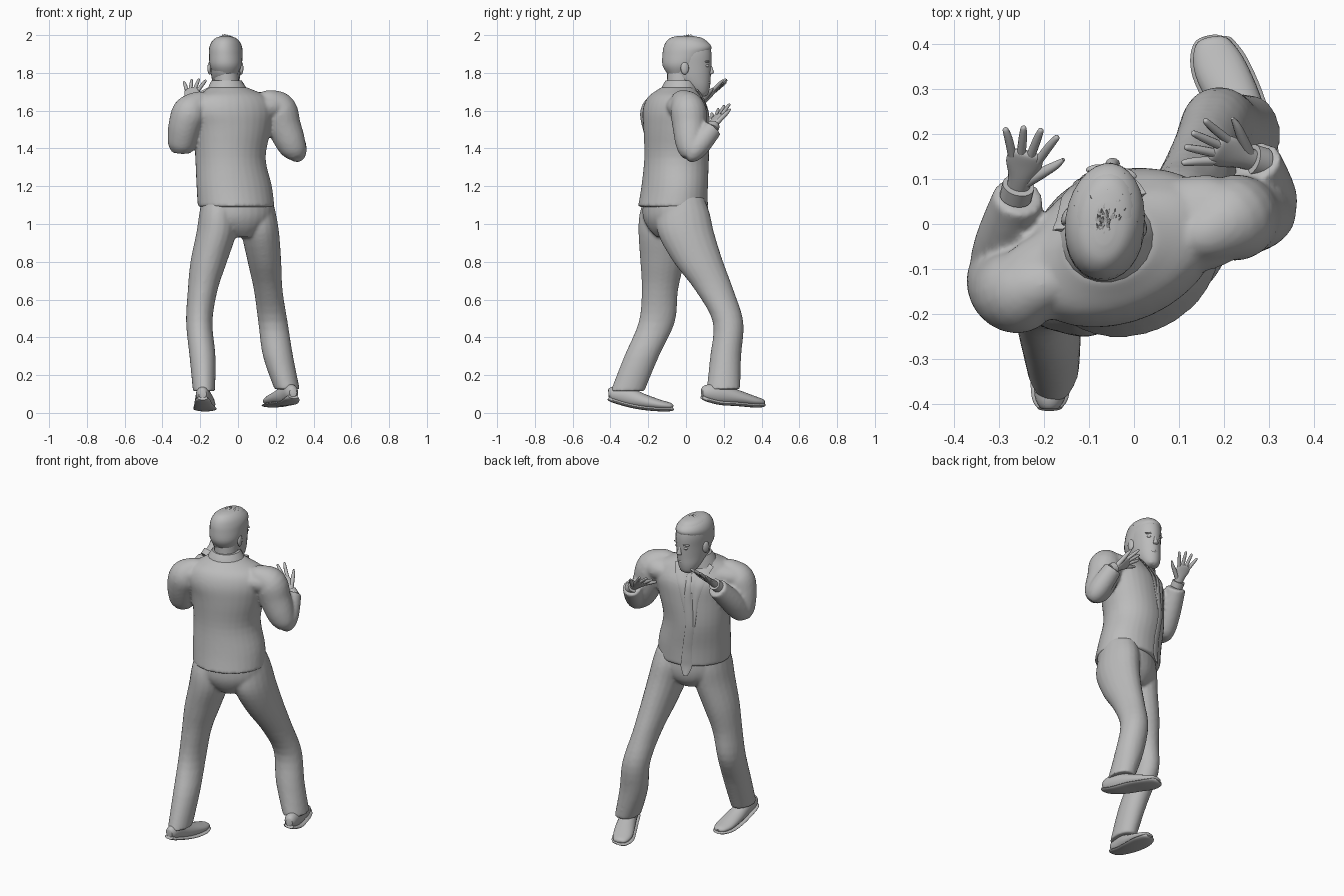
import bpy, bmesh, math, random
from mathutils import Vector, Matrix

cube = bpy.data.objects.get("Cube")
if cube:
    bpy.data.objects.remove(cube)

grey = bpy.data.materials.new("plain_grey")
grey.use_nodes = True
grey.diffuse_color = (0.5, 0.5, 0.5, 1)
grey.node_tree.nodes["Principled BSDF"].inputs["Base Color"].default_value = grey.diffuse_color

X_AXIS = Vector((1, 0, 0))
UP = Vector((0, 0, 1))


def finish(name, bm, angle=50):
    """Turn a bmesh into a smooth-shaded object."""
    bmesh.ops.recalc_face_normals(bm, faces=bm.faces)
    mesh = bpy.data.meshes.new(name)
    bm.to_mesh(mesh)
    bm.free()
    mesh.materials.append(grey)
    obj = bpy.data.objects.new(name, mesh)
    bpy.context.collection.objects.link(obj)
    bpy.ops.object.select_all(action="DESELECT")
    obj.select_set(True)
    bpy.context.view_layer.objects.active = obj
    bpy.ops.object.shade_smooth_by_angle(angle=math.radians(angle))
    return obj


def smooth_path(points, steps):
    """Catmull-Rom interpolation of positions and radii together."""
    rows = [Vector(p) for p in points]
    rows = [rows[0]] + rows + [rows[-1]]
    result = []
    for a, b, c, d in zip(rows, rows[1:], rows[2:], rows[3:]):
        for i in range(steps):
            t = i / steps
            result.append(b + (c - a) * (t / 2)
                          + (a * 2 - b * 5 + c * 4 - d) * (t * t / 2)
                          + (b * 3 - a - c * 3 + d) * (t ** 3 / 2))
    return result + [rows[-1]]


def loft(name, points, hint=X_AXIS, level=False, turn=0, sides=20, steps=4):
    """Skin elliptical rings (x, y, z, half width, half depth) along a path."""
    rows = smooth_path(points, steps)
    centres = [Vector(r[:3]) for r in rows]
    last = len(rows) - 1
    bm = bmesh.new()
    rings = []
    for i, row in enumerate(rows):
        tangent = UP if level else (centres[min(i + 1, last)] - centres[max(i - 1, 0)]).normalized()
        u = Matrix.Rotation(math.radians(turn), 3, "Z") @ hint
        u = (u - tangent * u.dot(tangent)).normalized()
        v = tangent.cross(u)
        ring = []
        for k in range(sides):
            a = math.tau * k / sides
            ring.append(bm.verts.new(centres[i] + u * row[3] * math.cos(a) + v * row[4] * math.sin(a)))
        rings.append(ring)
    for low, high in zip(rings, rings[1:]):
        for k in range(sides):
            n = (k + 1) % sides
            bm.faces.new((low[k], low[n], high[n], high[k]))
    bm.faces.new(rings[0])
    bm.faces.new(rings[-1])
    return finish(name, bm)


def blend(name, parts):
    """Fuse overlapping parts into one continuous garment."""
    bpy.ops.object.select_all(action="DESELECT")
    for part in parts:
        part.select_set(True)
    bpy.context.view_layer.objects.active = parts[0]
    bpy.ops.object.join()
    parts[0].name = name
    remesh = parts[0].modifiers.new("Fuse", "REMESH")
    remesh.mode = "VOXEL"
    remesh.voxel_size = .009
    remesh.use_smooth_shade = True
    soften = parts[0].modifiers.new("Soften", "SMOOTH")
    soften.iterations = 5


def ball(name, centre, size, turn=0):
    bm = bmesh.new()
    bmesh.ops.create_uvsphere(bm, u_segments=16, v_segments=10, radius=1)
    matrix = (Matrix.Translation(centre) @ Matrix.Rotation(math.radians(turn), 4, "Z")
              @ Matrix.Diagonal((*size, 1)))
    bm.transform(matrix)
    return finish(name, bm)


# Jacket: twisted body, shoulder yoke and folded sleeves
TWIST = 24
body = [(-.01, -.07, 1.09, .207, .18), (-.02, -.06, 1.2, .205, .17),
        (-.04, -.05, 1.35, .19, .167), (-.03, -.05, 1.5, .212, .167),
        (-.03, -.055, 1.6, .235, .16), (-.03, -.06, 1.67, .205, .128),
        (-.045, -.05, 1.71, .13, .095), (-.055, -.04, 1.725, .1, .085)]


def tubes(name, *paths):
    return [loft(name, [(*p, p[-1]) for p in path]) for path in paths]


yoke = loft("yoke", [(-.29, -.165, 1.6, .05, .045), (-.25, -.145, 1.61, .085, .066),
                     (-.15, -.095, 1.63, .1, .068), (-.04, -.045, 1.64, .11, .075),
                     (.09, -.01, 1.625, .11, .065), (.19, .01, 1.615, .1, .076),
                     (.25, .02, 1.6, .06, .06)], hint=Vector((-.4, .9, 0)))
left_sleeve = tubes(
    "left_sleeve",
    [(.12, -.035, 1.65, .045), (.16, -.02, 1.645, .068), (.215, .01, 1.605, .095),
     (.243, .018, 1.52, .09), (.275, .022, 1.44, .081), (.299, .025, 1.385, .066),
     (.308, .025, 1.352, .045)],
    [(.32, .0, 1.355, .03), (.312, .03, 1.375, .052), (.3, .07, 1.42, .06), (.274, .142, 1.508, .053)])
right_sleeve = tubes(
    "right_sleeve",
    [(-.16, -.12, 1.65, .045), (-.205, -.135, 1.64, .065), (-.252, -.15, 1.595, .092),
     (-.278, -.145, 1.53, .089), (-.294, -.125, 1.45, .08), (-.298, -.112, 1.41, .07),
     (-.3, -.105, 1.38, .052)],
    [(-.305, -.13, 1.39, .03), (-.305, -.105, 1.42, .06), (-.288, -.04, 1.5, .066), (-.257, .062, 1.615, .056)])
blend("jacket", [loft("jacket_body", body, level=True, turn=TWIST, sides=32), yoke]
      + left_sleeve + right_sleeve)
loft("shirt_collar", [(-.055, -.038, 1.69, .118, .103), (-.058, -.035, 1.73, .098, .09),
                      (-.06, -.03, 1.76, .08, .078)], level=True, turn=TWIST)

# Front details follow the jacket surface
FRONT = Matrix.Rotation(math.radians(TWIST), 3, "Z") @ Vector((0, 1, 0))
SIDE = Matrix.Rotation(math.radians(TWIST), 3, "Z") @ X_AXIS


def on_front(row, across, lift=0):
    s = across / row[3]
    return Vector(row[:3]) + SIDE * across + FRONT * (row[4] * math.sqrt(1 - s * s) + lift)


rows = smooth_path(body, 2)
loft("jacket_opening", [(*on_front(r, 0), .014, .004) for r in rows[:8]], hint=SIDE, sides=8)
tie = [(*on_front(r, .012, .004), .016 + .002 * (8 - i), .005) for i, r in enumerate(rows[:12])]
loft("tie", [(tie[0][0], tie[0][1] + .01, 1.04, .012, .004)] + tie, hint=SIDE, sides=8)
for sign, label in ((1, "left"), (-1, "right")):
    path = [(*on_front(r, sign * (.015 + .008 * i)), .006 + .005 * min(i, 6), .005)
            for i, r in enumerate(rows[4:13])]
    loft(label + "_lapel", path, hint=SIDE, sides=8)

# Trousers
seat = loft("seat", [(0, -.065, 1.16, .185, .15), (0, -.065, 1.05, .198, .158),
                     (0, -.06, .98, .15, .14), (0, -.06, .93, .07, .1)],
            level=True, turn=TWIST, sides=28)
left_leg = loft("left_leg", [(.09, -.02, 1.14, .09, .115), (.1, -.015, 1.06, .1, .14),
                             (.118, 0, .95, .1, .15), (.14, .065, .8, .089, .132),
                             (.16, .15, .65, .076, .102), (.185, .223, .48, .078, .081),
                             (.212, .21, .3, .08, .082), (.26, .198, .125, .067, .089)], level=True)
right_leg = loft("right_leg", [(-.1, -.1, 1.14, .09, .12), (-.106, -.107, 1.05, .1, .14),
                               (-.115, -.115, .95, .106, .137), (-.155, -.125, .8, .097, .117),
                               (-.187, -.138, .65, .079, .096), (-.205, -.155, .48, .07, .096),
                               (-.188, -.235, .3, .069, .092), (-.18, -.31, .115, .059, .09)], level=True)
blend("trousers", [seat, left_leg, right_leg])


# Shoes with separate soles and socks
def shoe(label, points, ankle):
    loft(label + "_shoe", points, steps=5)
    sole = [(x, y, z - h * .85, a + .007, .012) for x, y, z, a, h in points]
    loft(label + "_sole", sole, steps=5)
    x, y = ankle
    loft(label + "_sock", [(x, y, .09, .036, .045), (x, y, .16, .036, .045)], level=True)


shoe("left", [(.292, .085, .108, .02, .025), (.285, .11, .108, .035, .042),
              (.265, .18, .1, .046, .054), (.228, .27, .082, .056, .04),
              (.19, .35, .065, .057, .028), (.172, .4, .057, .04, .018),
              (.168, .414, .054, .018, .008)], (.268, .18))
shoe("right", [(-.187, -.41, .1, .02, .025), (-.187, -.385, .1, .034, .04),
               (-.183, -.31, .086, .042, .05), (-.177, -.23, .062, .052, .04),
               (-.174, -.14, .043, .054, .027), (-.172, -.085, .036, .038, .018),
               (-.172, -.068, .033, .018, .008)], (-.185, -.315))


# Open hands with spread fingers; side points toward the thumb
def hand(label, wrist, reach, side):
    wrist, reach = Vector(wrist), Vector(reach).normalized()
    side = Vector(side)
    side = (side - reach * side.dot(reach)).normalized()
    back = side.cross(reach)

    def spot(along, across, depth=0):
        return wrist + reach * along + side * across + back * depth

    loft(label + "_shirt_cuff", [(*spot(-.03, 0), .036, .034), (*spot(.005, 0), .036, .034)], hint=side)
    loft(label + "_palm", [(*spot(-.02, 0), .024, .02), (*spot(.03, 0), .028, .018),
                           (*spot(.07, 0), .04, .014), (*spot(.1, 0), .038, .011),
                           (*spot(.108, 0), .026, .006)], hint=side)
    for i, length in enumerate((.062, .08, .085, .075)):
        across = (i - 1.5) * .02
        path = [(*spot(along, across * spread), r, r) for along, spread, r in
                ((.09, 1, .01), (.1 + length * .5, 1.5, .0095),
                 (.1 + length * .92, 1.9, .007), (.1 + length, 2, .003))]
        loft(f"{label}_finger_{i + 1}", path, hint=side, sides=10)
    loft(label + "_thumb", [(*spot(.02, .015), .014, .013), (*spot(.06, .046), .013, .012),
                            (*spot(.09, .07), .01, .009), (*spot(.112, .084), .004, .004)],
         hint=back, sides=10)


hand("right", (-.258, .082, 1.645), (.18, .74, .68), (1, 0, .2))
hand("left", (.264, .142, 1.515), (-.76, .24, .55), (.25, .8, .5))

# Neck and head
HEAD = -8
CX = -.065
loft("neck", [(-.06, -.035, 1.66, .068, .075), (-.06, -.03, 1.74, .066, .072),
              (CX, -.02, 1.82, .066, .08)], level=True)
loft("head", [(CX, .078, 1.674, .022, .022), (CX, .07, 1.69, .045, .048),
              (CX, .048, 1.73, .064, .08), (CX, .02, 1.78, .075, .112),
              (CX, .01, 1.84, .081, .125), (CX, .01, 1.9, .085, .126),
              (CX, .008, 1.95, .078, .116), (CX, .006, 1.982, .056, .086),
              (CX, .004, 1.994, .026, .04)], level=True, turn=HEAD, sides=28)
loft("hair_cap", [(CX, -.035, 1.79, .06, .06), (CX, -.025, 1.84, .084, .1),
                  (CX, -.004, 1.9, .088, .121), (CX, .008, 1.935, .086, .128),
                  (CX, .004, 1.965, .073, .11), (CX, -.004, 1.986, .05, .077),
                  (CX, -.01, 1.995, .02, .035)], level=True, turn=HEAD, sides=28)

# Face: nose, ears, brows, eyes and lips mirrored about the head's own axis
TURN = Matrix.Rotation(math.radians(HEAD), 3, "Z")


def on_head(across, forward, height):
    return Vector((CX, .01, height)) + TURN @ Vector((across, forward, 0))


loft("nose", [(*on_head(0, .114, 1.85), .008, .008), (*on_head(0, .124, 1.82), .011, .01),
              (*on_head(0, .126, 1.8), .016, .012), (*on_head(0, .117, 1.792), .01, .006)],
     level=True, sides=12)
ball("lips", on_head(0, .108, 1.75), (.024, .014, .009), HEAD)
ball("chin", on_head(0, .08, 1.694), (.028, .026, .02), HEAD)
for sign, label in ((1, "left"), (-1, "right")):
    ball(label + "_ear", on_head(sign * .084, -.005, 1.825), (.011, .022, .034), HEAD + sign * 15)
    ball(label + "_eye", on_head(sign * .032, .107, 1.838), (.014, .011, .008), HEAD)
    ball(label + "_brow", on_head(sign * .034, .109, 1.86), (.024, .01, .006), HEAD - sign * 15)

# Short scattered hair tufts
random.seed(4)
bm = bmesh.new()
for _ in range(150):
    a, tilt = random.uniform(0, math.tau), random.uniform(0, 1.15)
    way = Vector((math.sin(tilt) * math.cos(a), math.sin(tilt) * math.sin(a), math.cos(tilt)))
    root = on_head(way.x * .087, way.y * .128 - .006, 1.877 + way.z * .119)
    along = TURN @ Vector((random.uniform(-.5, .5), 1, random.uniform(-.2, .3)))
    across = way.cross(along).normalized() * .003
    tip = root + along * .014 + way * .006
    bm.faces.new([bm.verts.new(p) for p in (root - across, root + across, tip)])
finish("hair_tufts", bm)
